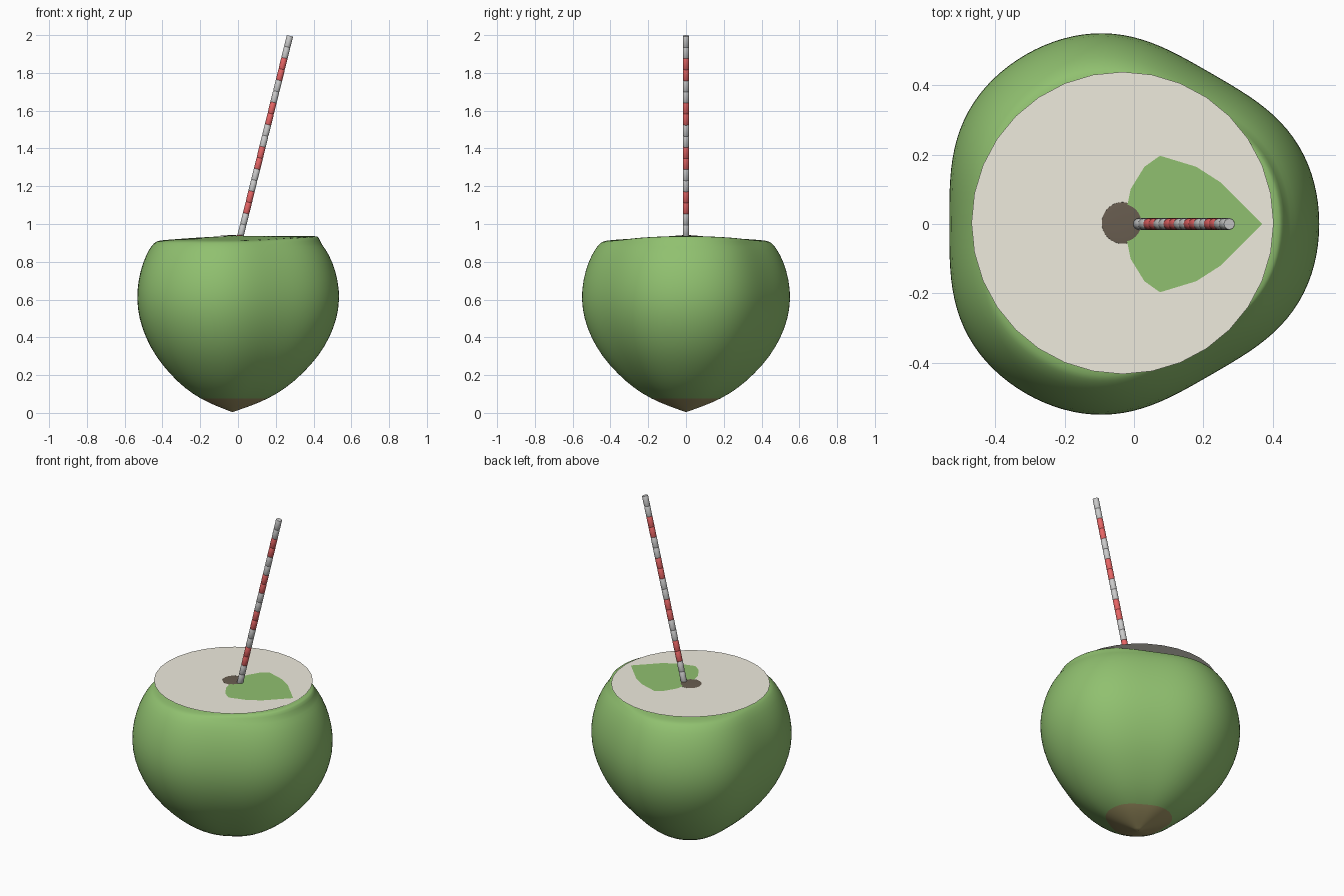
import bpy, bmesh
from math import sin, cos, pi
from mathutils import Vector

if "Cube" in bpy.data.objects:
    bpy.data.objects.remove(bpy.data.objects["Cube"])

CX = -0.03      # axis of the coconut
TOP = 0.94      # height of the cut face


def material(name, rgb):
    m = bpy.data.materials.new(name)
    m.diffuse_color = (*rgb, 1)
    m.use_nodes = True
    m.node_tree.nodes["Principled BSDF"].inputs["Base Color"].default_value = m.diffuse_color
    return m


def make_object(name, bm, mats=(), smooth=True):
    for f in bm.faces:
        f.smooth = smooth
    me = bpy.data.meshes.new(name)
    bm.to_mesh(me)
    bm.free()
    for m in mats:
        me.materials.append(m)
    ob = bpy.data.objects.new(name, me)
    bpy.context.collection.objects.link(ob)
    return ob


def loft(bm, rings):
    rows = [[bm.verts.new(p) for p in ring] for ring in rings]
    n = len(rows[0])
    for a, b in zip(rows, rows[1:]):
        for i in range(n):
            j = (i + 1) % n
            bm.faces.new((a[i], a[j], b[j], b[i]))
    return rows


def fan(bm, row, centre):
    c = bm.verts.new(centre)
    for i in range(len(row)):
        bm.faces.new((row[i], row[(i + 1) % len(row)], c))


green = material("husk_green", (0.28, 0.53, 0.16))
brown = material("tip_brown", (0.36, 0.30, 0.13))
cream = material("flesh_cream", (0.86, 0.83, 0.73))
dark = material("hole_brown", (0.14, 0.11, 0.08))
red = material("straw_red", (0.80, 0.13, 0.13))

# Husk: three-lobed body; the top rings rise towards +x
SEG = 60
profile = [(.03, .015), (.09, .036), (.18, .074), (.27, .13), (.354, .205), (.437, .3),
           (.494, .4), (.53, .5), (.544, .6), (.536, .7), (.508, .8), (.471, .87),
           (.450, .893), (.438, .904), (.422, .911), (.38, .916), (.2, .928), (.06, .935)]
rings = []
for k, (r, z) in enumerate(profile):
    ring = []
    for i in range(SEG):
        t = 2 * pi * i / SEG
        rr = r * (1 + 0.058 * cos(3 * t) - 0.011 * cos(6 * t))
        lift = max(0, cos(t)) ** 2 * (0.938 - z) * 0.9 if z > 0.9 else 0
        ring.append((CX + rr * cos(t), rr * sin(t), z + lift))
    rings.append(ring)
bm = bmesh.new()
rows = loft(bm, rings)
fan(bm, rows[0], (CX, 0, 0.003))
fan(bm, rows[-1], (CX, 0, 0.937))
bmesh.ops.recalc_face_normals(bm, faces=bm.faces)
for f in bm.faces:
    f.material_index = int(f.calc_center_median().z < 0.07)
husk = make_object("coconut_husk", bm, (green, brown))
sub = husk.modifiers.new("smooth", 'SUBSURF')
sub.levels = sub.render_levels = 1

# Cut face: thin flat sheet of flesh
bm = bmesh.new()
bmesh.ops.create_circle(bm, cap_ends=True, segments=32, radius=0.436)
face = make_object("cut_face", bm, (cream,), False)
face.location = (CX - 0.003, 0.003, TOP)

# Green patch where husk shows through the cut face
half = [(.37, 0), (.25, .12), (.18, .165), (.075, .197), (.03, .165), (-.01, .10), (-.03, 0)]
outline = half + [(x, -y) for x, y in half[-2:0:-1]]
bm = bmesh.new()
bm.faces.new([bm.verts.new((x, y, TOP + 0.001)) for x, y in outline])
make_object("green_patch", bm, (green,), False)

# Drinking hole: very shallow dark disc
bm = bmesh.new()
bmesh.ops.create_uvsphere(bm, u_segments=32, v_segments=16, radius=0.06)
hole = make_object("drinking_hole", bm, (dark,))
hole.location = (CX - 0.003, 0.003, TOP)
hole.scale.z = 0.04

# Straw: short bevelled segments, two per colour band
top, foot = Vector((0.275, 0, 1.996)), Vector((0.014, 0, TOP))
axis = (foot - top).normalized()
turn = axis.to_track_quat('Z', 'Y')
STEP, RAD, N = 0.0605, 0.017, 16
for name, parity, mats in (("straw_pale_bands", 0, ()), ("straw_red_bands", 1, (red,))):
    bm = bmesh.new()
    for s in range(22):
        if (s // 2) % 2 != parity:
            continue
        rings = []
        for r, d in ((RAD - .0015, 0), (RAD, .003), (RAD, STEP - .003), (RAD - .0015, STEP)):
            rings.append([top + turn @ Vector((r * cos(2 * pi * i / N), r * sin(2 * pi * i / N),
                                               s * STEP + d)) for i in range(N)])
        rows = loft(bm, rings)
        bm.faces.new(rows[0])
        bm.faces.new(rows[-1])
    bmesh.ops.recalc_face_normals(bm, faces=bm.faces)
    ob = make_object(name, bm, mats)
    bpy.ops.object.select_all(action='DESELECT')
    ob.select_set(True)
    bpy.context.view_layer.objects.active = ob
    bpy.ops.object.shade_smooth_by_angle(angle=0.9)
